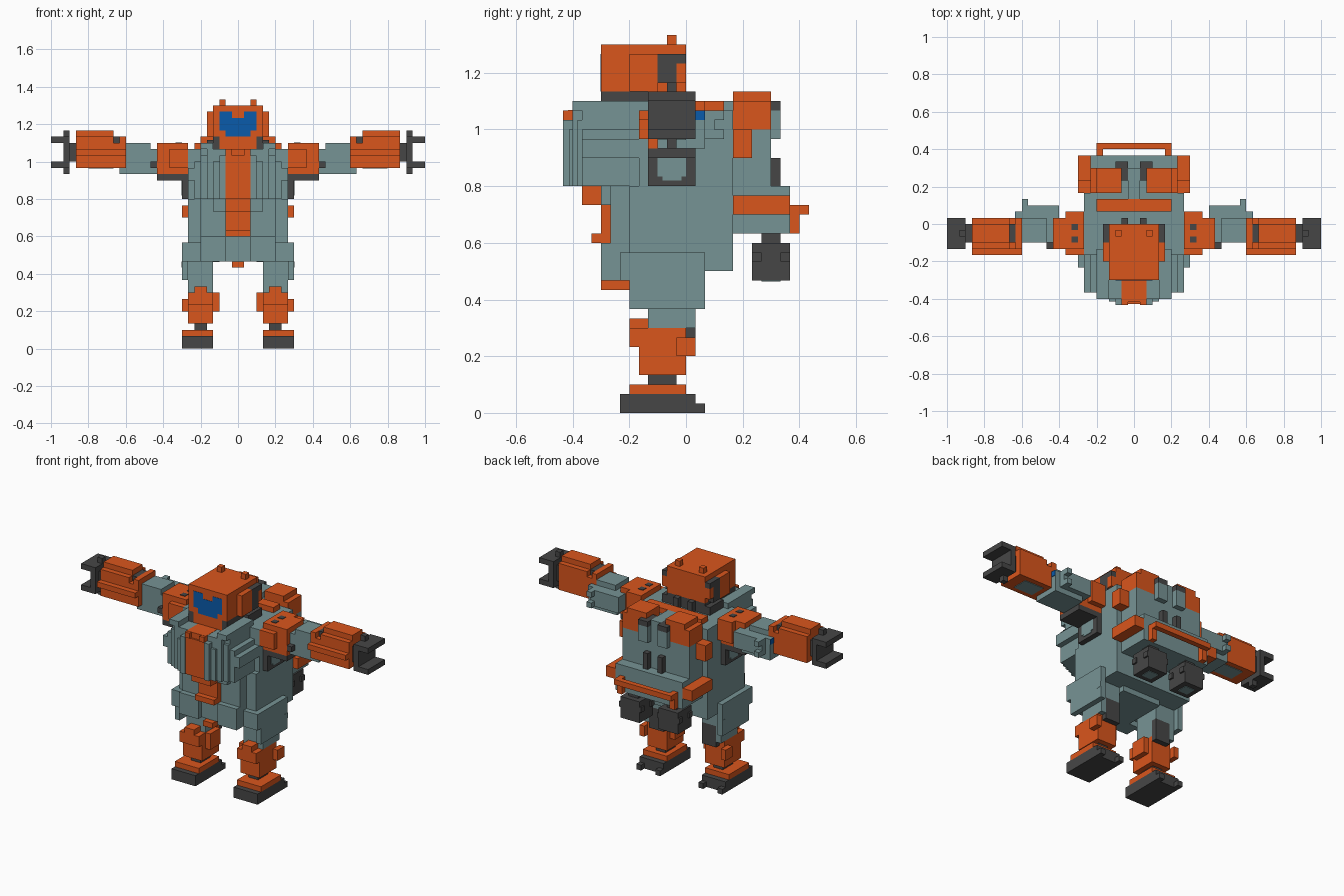
import bpy, bmesh
from mathutils import Vector

if "Cube" in bpy.data.objects:
    bpy.data.objects.remove(bpy.data.objects["Cube"])

U = 1 / 30  # size of one block


def material(name, rgb):
    m = bpy.data.materials.new(name)
    m.use_nodes = True
    m.diffuse_color = (*rgb, 1)
    m.node_tree.nodes["Principled BSDF"].inputs["Base Color"].default_value = (*rgb, 1)
    return m


ORANGE = material("orange", (0.70, 0.092, 0.012))
GREY = material("blue grey", (0.183, 0.292, 0.298))
DARK = material("dark grey", (0.062, 0.062, 0.062))
BLUE = material("visor blue", (0.003, 0.105, 0.41))


def part(name, mat, *boxes, mirror=False):
    """One object from boxes (x0, x1, y0, y1, z0, z1) counted in blocks."""
    bm = bmesh.new()
    for x0, x1, y0, y1, z0, z1 in boxes:
        lo, hi = Vector((x0, y0, z0)) * U, Vector((x1, y1, z1)) * U
        verts = bmesh.ops.create_cube(bm, size=1)["verts"]
        bmesh.ops.scale(bm, vec=hi - lo, verts=verts)
        bmesh.ops.translate(bm, vec=(lo + hi) / 2, verts=verts)
    mesh = bpy.data.meshes.new(name)
    bm.to_mesh(mesh)
    bm.free()
    mesh.materials.append(mat)
    ob = bpy.data.objects.new(name, mesh)
    bpy.context.collection.objects.link(ob)
    if mirror:
        ob.modifiers.new("Mirror", "MIRROR").use_mirror_merge = False
    return ob


# Feet and legs
part("foot_sole", DARK, (4, 9, -7, 1, 0, 2), (4, 5, 1, 2, 0, 1), (8, 9, 1, 2, 0, 1), mirror=True)
part("foot_top", ORANGE, (4, 9, -6, 0, 2, 3), mirror=True)
part("ankle", DARK, (5, 7, -4, -1, 3, 4), mirror=True)
part("shin", ORANGE, (4, 8, -5, 0, 4, 9), mirror=True)
part("knee_guard", ORANGE, (4, 8, -6, -4, 7, 9), (5, 7, -6, -4, 9, 10), mirror=True)
part("knee_side", ORANGE, (8, 9, -1, 1, 6, 8), (3, 4, -4, -1, 6, 9), mirror=True)
part("thigh", GREY, (4, 8, -4, 0, 9, 16), (7, 8, 0, 1, 9, 16), (4, 7, 0, 1, 12, 16), mirror=True)
part("knee_joint", DARK, (4, 7, 0, 1, 8, 12), mirror=True)
part("hip_plate", GREY, (8, 9, -6, 2, 11, 17), (9, 9.05, 1, 2, 13, 14), mirror=True)

# Pelvis and waist
part("pelvis", GREY, (-4, 4, -8, 2, 14, 18), (-8, 8, -6, 5, 15, 24))
part("hip_skirt", GREY, (2, 6, -9, -6, 14, 18), (6, 9, -7, -6, 14, 17), mirror=True)
part("abdomen", GREY, (-6, 6, -8, -5, 17, 24), (-4, 4, -9, -5, 22, 24))
part("pelvis_tab", ORANGE, (-1, 1, -9, -6, 13, 14))
part("belly_stripe", ORANGE, (-2, 2, -9, -7, 19, 22), (-2, 2, -10, -8, 18, 19),
     (-2, 2, -11, -8, 22, 24))

# Chest
part("chest", GREY, (-8, 8, -5, 5, 24, 32), (-6, 6, -11, -5, 24, 32), (-5, 5, -12, -9, 24, 32))
part("chest_side", GREY, (6, 7, -11, -5, 24, 30), (7, 8, -11, -5, 27, 29), mirror=True)
part("chest_panel", GREY, (4, 6, -11.5, -9, 24, 31), (2, 3, -13, -11, 24, 31),
     (3, 4, -12.4, -11, 24, 30), mirror=True)
part("chest_stripe", ORANGE, (-2, 2, -12.8, -11, 24, 31), (-2, -1, -13, -11, 31, 32),
     (1, 2, -13, -11, 31, 32), (-2, 2, -12.5, -9, 31, 32.05))
part("collar_rail", GREY, (4, 6, -12, -4, 32, 33), mirror=True)
part("side_vent", DARK, (8, 9, -4, 1, 24, 28), (9, 13, -4, 1, 27, 28), mirror=True)
part("vent_window", GREY, (9, 9.1, -3, 0, 25, 27), (9, 9.1, -2.5, -0.5, 24.6, 25), mirror=True)

# Head
part("neck", DARK, (3, 4, -9, 0, 32, 34), (0, 3, -8, 0, 32, 34), (4, 5, -4, 0, 32, 33.5),
     (1, 2, 0, 1, 32, 34), mirror=True)
part("chin", ORANGE, (-3, 3, -9, -8, 32, 34))
part("head", ORANGE, (-4, 4, -9, 0, 34, 39))
part("ear_front", ORANGE, (4, 5, -6, -3, 34, 38), (4, 5, -1, 0, 35, 37), mirror=True)
part("ear_back", DARK, (4, 5, -3, -1, 34, 38), (4, 5, -1, 0, 37, 38), mirror=True)
part("antenna", ORANGE, (2, 3, -2, -1, 39, 40), mirror=True)
part("visor", BLUE, (1, 3, -9.05, -9, 35, 38), (0, 1, -9.05, -9, 34, 37),
     (1, 2, -9.05, -9, 34, 35), mirror=True)

# Arms
part("shoulder", ORANGE, (8, 13, -4, 1, 28, 33), (8, 11, 1, 2, 29, 33),
     (8, 11, -5, -4, 29, 32), mirror=True)
part("shoulder_studs", DARK, (9, 10, -1, 0, 33, 33.1), (9, 10, -3, -2, 33, 33.1),
     (13, 14, -4, -3, 29, 30), mirror=True)
part("upper_arm", GREY, (12, 18, -3, 3, 29, 32), (13, 19, -3, 2, 28, 32),
     (14, 18, -3, 1, 32, 33), (17, 18, 3, 4, 29, 30), (17, 18, 3, 4, 31, 32), mirror=True)
part("arm_light", BLUE, (19, 19.1, 1, 2, 31, 32), mirror=True)
part("forearm", ORANGE, (18, 26, -4, 1, 29, 33), (20, 26, -4, 1, 33, 34),
     (20, 26, -3, 0, 34, 35), (18, 26, -5, -4, 31, 32), (18, 19, -4, 1, 33, 34), mirror=True)
part("forearm_slot", DARK, (19, 20, -3, 0, 33, 34), mirror=True)
part("forearm_panel", GREY, (20, 24, -3, 0, 28.9, 29), mirror=True)
part("hand", DARK, (26, 28, -3, 0, 30, 33), (27, 30, -4, 1, 33, 34), (27, 30, -4, 1, 29, 30),
     (27, 28, -4, 1, 29, 34), (27, 28, -2, -1, 28, 35), mirror=True)

# Backpack
part("backpack", GREY, (-7, 7, 4, 9, 23, 30), (-2, 2, 4, 9, 30, 32), (-1, 1, 4, 9, 32, 33),
     (-7, 7, 5, 11, 19, 24))
part("backpack_bracket", GREY, (1, 3, 9, 10, 29, 32), mirror=True)
part("backpack_fork", DARK, (1, 2, 7, 10, 32, 33), (2, 3, 9, 10, 32, 33),
     (1, 2, 9, 10, 24, 27), mirror=True)
part("back_band", ORANGE, (-6, 6, 2, 4, 32, 33))
part("backpack_shoulder", ORANGE, (2, 7, 5, 9, 30, 33), (2, 6, 5, 9, 33, 34),
     (7, 9, 5, 7, 27, 30), mirror=True)
part("backpack_strap", ORANGE, (7, 9, 5, 11, 21, 23), mirror=True)
part("back_rail", ORANGE, (-6, 6, 12, 13, 21, 22))
part("back_rail_mount", ORANGE, (5, 6, 11, 12, 19, 22), mirror=True)
part("thruster", DARK, (2, 6, 7, 11, 14, 18), (3, 5, 8, 10, 18, 19),
     (1.7, 6.3, 7, 8, 16, 17), (1.7, 6.3, 10, 11, 16, 17), mirror=True)
part("thruster_nozzle", GREY, (3, 5, 8, 10, 13.9, 14), mirror=True)
